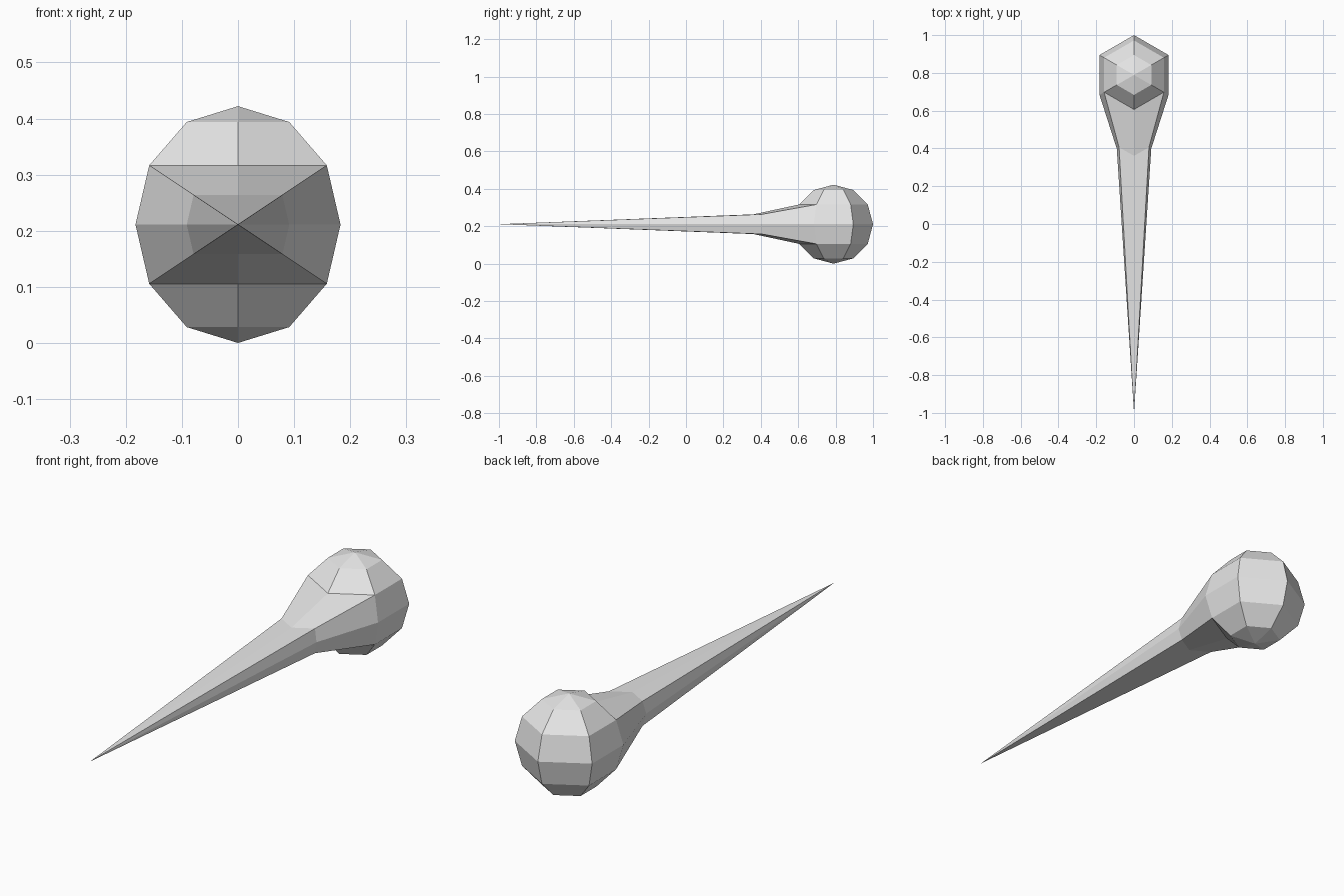
import bpy
import bmesh
from mathutils import Vector

RADIUS = 0.211

cube = bpy.data.objects.get("Cube")
if cube:
    bpy.data.objects.remove(cube, do_unlink=True)

# Single pale grey material
grey = bpy.data.materials.new("pale_grey")
grey.use_nodes = True
colour = (0.8, 0.8, 0.8, 1)
grey.diffuse_color = colour
grey.node_tree.nodes["Principled BSDF"].inputs["Base Color"].default_value = colour


def extrude(bm, faces):
    """Extrude a face region and return its new faces and vertices."""
    geom = bmesh.ops.extrude_face_region(bm, geom=faces)["geom"]
    bmesh.ops.delete(bm, geom=[f for f in faces if f.is_valid], context="FACES")
    new_faces = [g for g in geom if isinstance(g, bmesh.types.BMFace)]
    new_verts = [g for g in geom if isinstance(g, bmesh.types.BMVert)]
    return new_faces, new_verts


# Round head: six-sided ball with one corner facing forward
bm = bmesh.new()
bmesh.ops.create_uvsphere(bm, u_segments=6, v_segments=6, radius=RADIUS)

# Flared neck: the four front faces pulled forward at half size
front = [f for f in bm.faces
         if f.calc_center_median().y < -0.05 and abs(f.calc_center_median().z) < 0.1]
neck, neck_verts = extrude(bm, front)
for v in neck_verts:
    v.co = Vector((v.co.x * 0.5, v.co.y * 0.5 - 0.337, v.co.z * 0.5))

# Long spike: the neck end drawn out to a point
tip, tip_verts = extrude(bm, neck)
bmesh.ops.pointmerge(bm, verts=tip_verts, merge_co=(0, RADIUS - 2, 0))

loose = [v for v in bm.verts if not v.link_faces]
bmesh.ops.delete(bm, geom=loose, context="VERTS")
bmesh.ops.translate(bm, verts=bm.verts, vec=(0, 1 - RADIUS, RADIUS))
bmesh.ops.recalc_face_normals(bm, faces=bm.faces)

mesh = bpy.data.meshes.new("spike_with_round_head")
bm.to_mesh(mesh)
bm.free()
mesh.materials.append(grey)
bpy.context.collection.objects.link(bpy.data.objects.new("spike_with_round_head", mesh))
